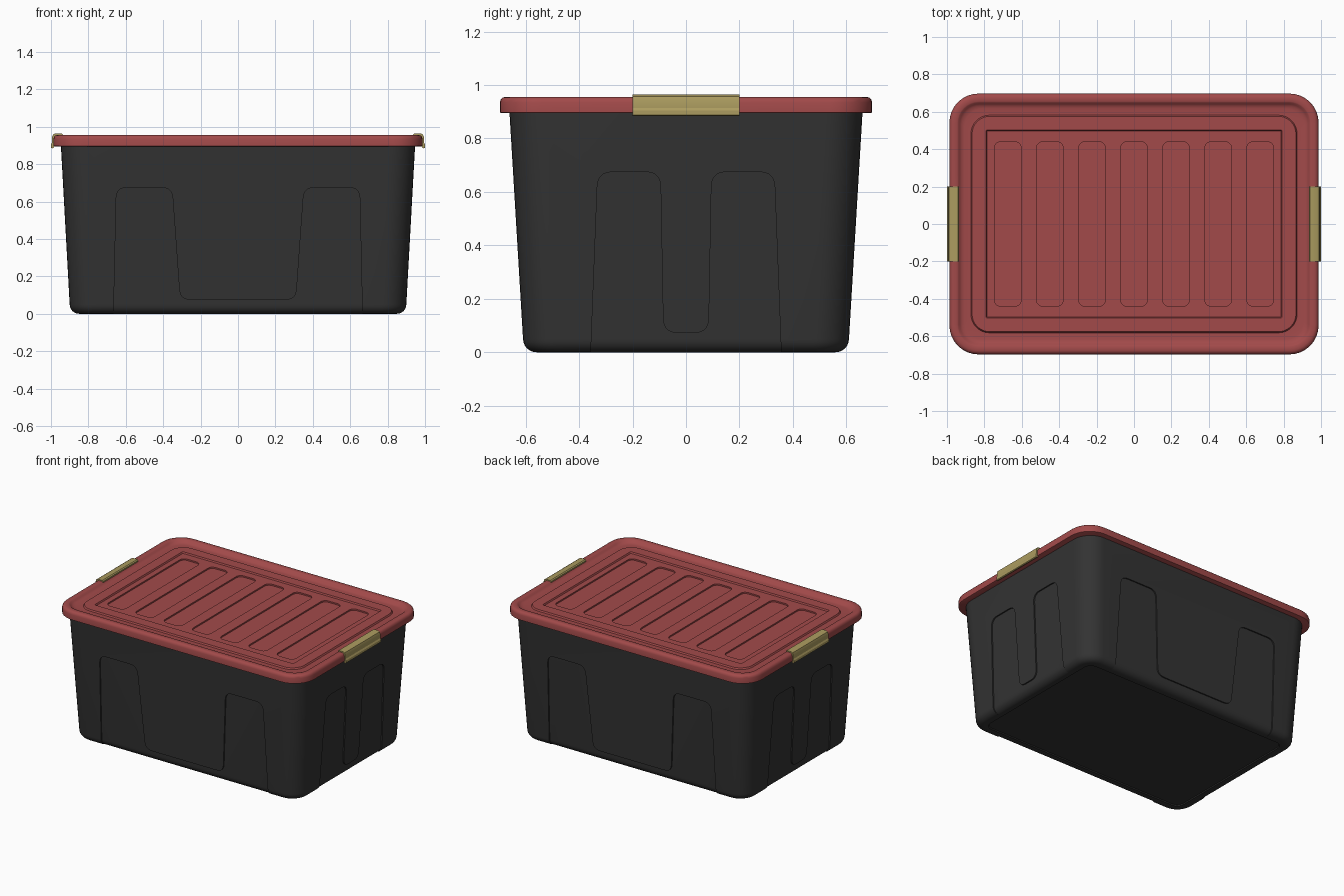
import bpy, bmesh, math
from mathutils import Vector

cube = bpy.data.objects.get("Cube")
if cube:
    bpy.data.objects.remove(cube, do_unlink=True)


def material(name, rgb):
    m = bpy.data.materials.new(name)
    m.use_nodes = True
    m.diffuse_color = (*rgb, 1)
    m.node_tree.nodes["Principled BSDF"].inputs["Base Color"].default_value = (*rgb, 1)
    return m


charcoal = material("charcoal plastic", (0.033, 0.033, 0.033))
red = material("dusty red plastic", (0.36, 0.068, 0.068))
tan = material("tan plastic", (0.41, 0.33, 0.115))


def ring(hx, hy, r, z, cx=0.0, n=8):
    """Rounded rectangle of half sizes hx, hy at height z."""
    pts = []
    for k, (sx, sy) in enumerate([(1, 1), (-1, 1), (-1, -1), (1, -1)]):
        for i in range(n + 1):
            a = math.pi / 2 * (k + i / n)
            pts.append((cx + sx * (hx - r) + r * math.cos(a),
                        sy * (hy - r) + r * math.sin(a), z))
    return pts


def solids(name, lofts, mat=None):
    """One object made of closed lofts; each loft is a list of matching rings."""
    bm = bmesh.new()
    for rings in lofts:
        loops = [[bm.verts.new(p) for p in pts] for pts in rings]
        n = len(loops[0])
        for a, b in zip(loops, loops[1:]):
            for i in range(n):
                j = (i + 1) % n
                bm.faces.new((a[i], a[j], b[j], b[i]))
        bm.faces.new(loops[0][::-1])
        bm.faces.new(loops[-1])
    bmesh.ops.recalc_face_normals(bm, faces=bm.faces)
    mesh = bpy.data.meshes.new(name)
    bm.to_mesh(mesh)
    bm.free()
    ob = bpy.data.objects.new(name, mesh)
    bpy.context.collection.objects.link(ob)
    if mat:
        mesh.materials.append(mat)
    else:
        ob.hide_render = True
    return ob


def activate(ob):
    bpy.ops.object.select_all(action='DESELECT')
    ob.select_set(True)
    bpy.context.view_layer.objects.active = ob


def cut(ob, cutter):
    mod = ob.modifiers.new("cut", 'BOOLEAN')
    mod.operation = 'DIFFERENCE'
    mod.solver = 'EXACT'
    mod.object = cutter
    activate(ob)
    bpy.ops.object.modifier_apply(modifier=mod.name)
    bpy.data.objects.remove(cutter, do_unlink=True)


def smooth(ob):
    activate(ob)
    bpy.ops.object.shade_smooth_by_angle(angle=math.radians(30))


def fillet(points, r, n=5):
    """Round the corners of a 2D outline."""
    pts = [Vector(p) for p in points]
    out = []
    for i, p in enumerate(pts):
        a = p + (pts[i - 1] - p).normalized() * r
        b = p + (pts[(i + 1) % len(pts)] - p).normalized() * r
        for k in range(n + 1):
            t = k / n
            out.append(a * (1 - t) ** 2 + p * 2 * t * (1 - t) + b * t * t)
    return out


# Tub: tapered walls with a rounded foot
def tub_rings(inset, z0):
    rings = []
    foot = 0.05
    for i in range(7):
        a = math.pi / 2 * i / 6
        d = foot * (1 - math.sin(a)) + inset
        rings.append(ring(0.90 - d, 0.61 - d, 0.13 - d, z0 + foot * (1 - math.cos(a))))
    rings.append(ring(0.948 - inset, 0.662 - inset, 0.14 - inset, 0.92))
    return rings


base = [ring(0.815, 0.525, 0.05, 0.006), ring(0.82, 0.53, 0.055, 0)]
tub = solids("tub", [base + tub_rings(0, 0)], charcoal)


# Shallow recessed panels on all four walls
def mirrored(half):
    return half + [(-x, z) for x, z in reversed(half)]


long_panel = fillet(mirrored([(-0.667, -0.1), (-0.65, 0.675), (-0.353, 0.675), (-0.31, 0.075)]), 0.055)
end_panel = fillet(mirrored([(-0.36, -0.1), (-0.33, 0.675), (-0.096, 0.675), (-0.085, 0.072)]), 0.055)
panels = []
for s in (-1, 1):
    panels.append([[(u, s * d, z) for u, z in long_panel] for d in (0.5, 0.8)])
    panels.append([[(s * d, u, z) for u, z in end_panel] for d in (0.78, 1.1)])
panel_cutter = solids("panel_cutter", panels)
cut(panel_cutter, solids("panel_floor", [tub_rings(0.009, -0.001)]))
cut(tub, panel_cutter)
smooth(tub)

# Lid: rounded rim, gutter, raised field and sunken centre
lid_profile = [
    # inset from outer edge, corner radius, height
    (0.006, 0.15, 0.895), (0, 0.155, 0.898), (0, 0.155, 0.935), (0.004, 0.15, 0.946),
    (0.011, 0.145, 0.953), (0.02, 0.14, 0.956), (0.042, 0.115, 0.956), (0.048, 0.11, 0.953),
    (0.056, 0.105, 0.944), (0.066, 0.1, 0.937), (0.08, 0.1, 0.934), (0.115, 0.1, 0.934),
    (0.121, 0.095, 0.944), (0.195, 0.006, 0.944), (0.2, 0.004, 0.934),
]
lid = solids("lid", [[ring(0.987 - d, 0.697 - d, r, z) for d, r, z in lid_profile]], red)

# Seven long slots pressed into the lid
slots = [[ring(0.072, 0.44, 0.035, z, cx=0.225 * i, n=5) for z in (0.924, 0.95)]
         for i in range(-3, 4)]
cut(lid, solids("slot_cutter", slots))
smooth(lid)

# Clips hooked over the lid at both ends
clip = [(0.935, 0.945), (0.935, 0.958), (0.942, 0.964), (0.978, 0.964), (0.989, 0.958),
        (0.994, 0.945), (0.994, 0.915), (1.0, 0.905), (1.0, 0.888), (0.994, 0.884),
        (0.986, 0.888), (0.98, 0.9)]
for side, s in (("left", 1), ("right", -1)):
    smooth(solids(side + "_clip", [[[(s * x, y, z) for x, z in clip] for y in (-0.2, 0.2)]], tan))
